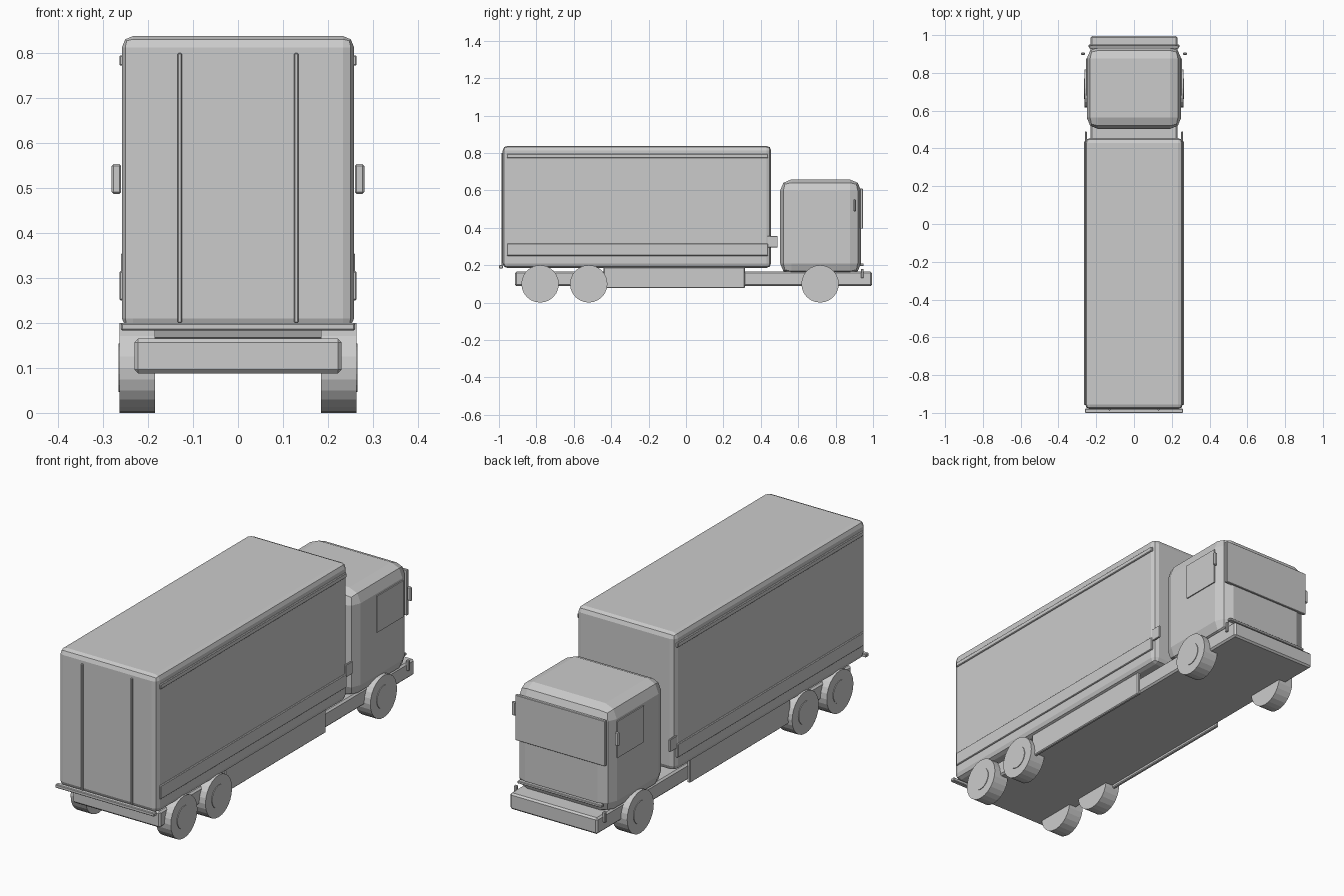
import bpy, bmesh, math
from mathutils import Matrix

cube = bpy.data.objects.get("Cube")
if cube:
    bpy.data.objects.remove(cube, do_unlink=True)

paint = bpy.data.materials.new("light_grey")
paint.use_nodes = True
GREY = (0.6, 0.6, 0.6, 1)
paint.diffuse_color = GREY
paint.node_tree.nodes["Principled BSDF"].inputs["Base Color"].default_value = GREY


def finish(name, bm, bevel=0, segments=1):
    mesh = bpy.data.meshes.new(name)
    bm.to_mesh(mesh)
    bm.free()
    mesh.materials.append(paint)
    obj = bpy.data.objects.new(name, mesh)
    bpy.context.collection.objects.link(obj)
    if bevel:
        mod = obj.modifiers.new("Bevel", 'BEVEL')
        mod.width = bevel
        mod.segments = segments
    return obj


def box(name, xs, ys, zs, bevel=0, segments=1):
    """Box between the given limits on each axis."""
    bm = bmesh.new()
    bmesh.ops.create_cube(bm, size=1)
    for v in bm.verts:
        for axis, (low, high) in enumerate((xs, ys, zs)):
            v.co[axis] = low if v.co[axis] < 0 else high
    return finish(name, bm, bevel, segments)


def pair(name, xs, ys, zs, bevel=0):
    """The same box on the left and right side."""
    box("left_" + name, xs, ys, zs, bevel)
    box("right_" + name, (-xs[1], -xs[0]), ys, zs, bevel)


def disc(name, x, y, z, radius, width, sides):
    bm = bmesh.new()
    bmesh.ops.create_cone(bm, cap_ends=True, segments=sides, radius1=radius,
                          radius2=radius, depth=width)
    bm.transform(Matrix.Translation((x, y, z)) @ Matrix.Rotation(math.pi / 2, 4, 'Y'))
    return finish(name, bm)


# Chassis and body
box("chassis", (-0.23, 0.23), (-0.915, 0.995), (0.088, 0.165), 0.008)
box("cargo_box", (-0.258, 0.258), (-0.98, 0.455), (0.185, 0.838), 0.025, 2)
box("cab", (-0.25, 0.25), (0.503, 0.936), (0.15, 0.658), 0.06, 2)

# Cargo box trim
box("rear_sill", (-0.26, 0.26), (-1.0, -0.978), (0.183, 0.2), 0.003)
pair("door_bar", (0.125, 0.134), (-0.987, -0.975), (0.2, 0.8), 0.002)
pair("upper_rail", (0.25, 0.264), (-0.957, 0.438), (0.772, 0.795), 0.003)
pair("lower_rail", (0.25, 0.264), (-0.957, 0.438), (0.25, 0.315), 0.003)
pair("front_bracket", (0.25, 0.26), (0.435, 0.49), (0.295, 0.355), 0.002)

# Side skirts
pair("side_skirt", (0.225, 0.242), (-0.44, 0.315), (0.077, 0.19), 0.004)

# Cab details
box("windshield", (-0.236, 0.236), (0.93, 0.945), (0.395, 0.61), 0.002)
box("grille_bar", (-0.22, 0.22), (0.93, 0.95), (0.196, 0.208), 0.002)
pair("side_window", (0.245, 0.255), (0.68, 0.877), (0.415, 0.588))
pair("mirror", (0.26, 0.281), (0.895, 0.908), (0.487, 0.553), 0.004)
pair("bumper_bracket", (0.225, 0.24), (0.935, 0.95), (0.13, 0.18), 0.003)

# Wheels with hub caps
for axle, y in (("rear", -0.78), ("middle", -0.52), ("front", 0.717)):
    for side, sign in (("left", 1), ("right", -1)):
        disc(f"{axle}_{side}_wheel", sign * 0.224, y, 0.1, 0.1, 0.078, 24)
        disc(f"{axle}_{side}_hub", sign * 0.255, y, 0.1, 0.054, 0.022, 24)
